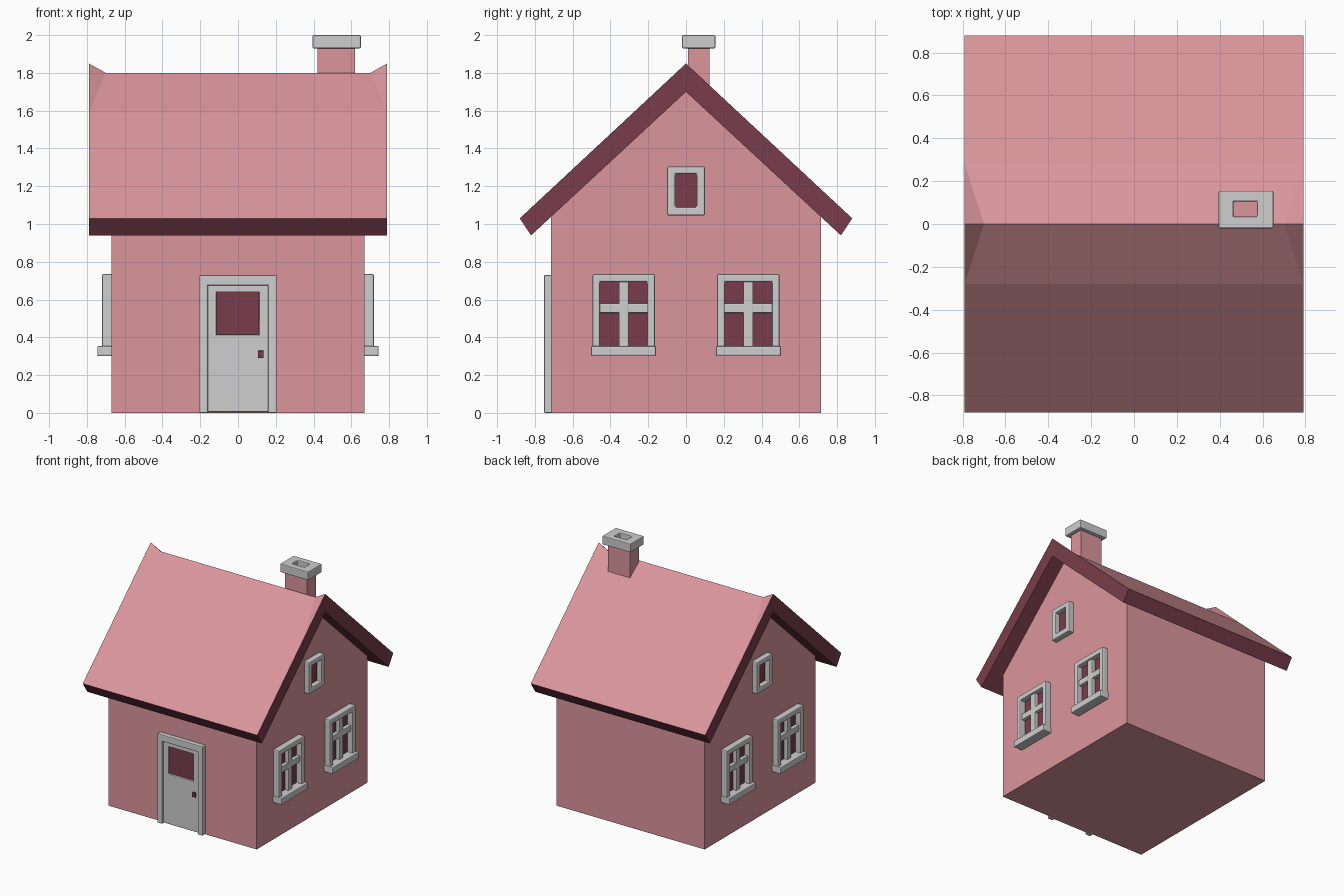
import bpy, bmesh

if "Cube" in bpy.data.objects:
    bpy.data.objects.remove(bpy.data.objects["Cube"])


def material(name, rgb):
    m = bpy.data.materials.new(name)
    m.diffuse_color = (*rgb, 1)
    m.use_nodes = True
    m.node_tree.nodes["Principled BSDF"].inputs["Base Color"].default_value = m.diffuse_color
    return m


PINK = material("pink", (0.71, 0.305, 0.335))
MAROON = material("maroon", (0.19, 0.046, 0.070))
GREY = material("light grey", (0.62, 0.62, 0.62))


def add(name, bm, mats, bevel=0):
    bmesh.ops.recalc_face_normals(bm, faces=bm.faces)
    me = bpy.data.meshes.new(name)
    bm.to_mesh(me)
    bm.free()
    for m in mats:
        me.materials.append(m)
    ob = bpy.data.objects.new(name, me)
    bpy.context.collection.objects.link(ob)
    if bevel:
        mod = ob.modifiers.new("soft edges", 'BEVEL')
        mod.width = bevel
        mod.segments = 2
    return ob


def box_bm(lo, hi):
    bm = bmesh.new()
    bmesh.ops.create_cube(bm, size=1)
    for v in bm.verts:
        v.co = [(a + b) / 2 + c * (b - a) for a, b, c in zip(lo, hi, v.co)]
    return bm


# Wall mappings: u along the wall, v up, d outward from the wall
def front(u, v, d):
    return (u, -0.715 - d, v)


def side(s):
    return lambda u, v, d: (s * (0.67 + d), u, v)


def slab(name, wall, u0, u1, v0, v1, d0, d1, mat, bevel=0):
    p, q = wall(u0, v0, d0), wall(u1, v1, d1)
    lo = [min(a, b) for a, b in zip(p, q)]
    hi = [max(a, b) for a, b in zip(p, q)]
    return add(name, box_bm(lo, hi), [mat], bevel)


def ring(name, wall, outer, inner, d0, d1, mat, bevel=0.008):
    """Rectangular frame with a real opening."""
    bm = bmesh.new()
    loops = []
    for (u0, u1, v0, v1), d in ((outer, d0), (outer, d1), (inner, d1), (inner, d0)):
        loops.append([bm.verts.new(wall(u, v, d))
                      for u, v in ((u0, v0), (u1, v0), (u1, v1), (u0, v1))])
    for k in range(4):
        a, b = loops[k], loops[(k + 1) % 4]
        for i in range(4):
            j = (i + 1) % 4
            bm.faces.new((a[i], a[j], b[j], b[i]))
    return add(name, bm, [mat], bevel)


# House body: gabled profile extruded along x
bm = bmesh.new()
profile = [(-0.715, 0), (0.715, 0), (0.715, 1.06), (0, 1.72), (-0.715, 1.06)]
base = bm.faces.new([bm.verts.new((-0.67, y, z)) for y, z in profile])
new = bmesh.ops.extrude_face_region(bm, geom=[base])["geom"]
for v in new:
    if isinstance(v, bmesh.types.BMVert):
        v.co.x = 0.67
add("house_walls", bm, [PINK])

# Roof: pitched slab whose ridge dips between raised gable tips
bm = bmesh.new()
X = 0.79


def pair(y, z, x=X):
    return [bm.verts.new((-x, y, z)), bm.verts.new((x, y, z))]


tip, ridge, under = pair(0, 1.85), pair(0, 1.80, 0.70), pair(0, 1.70)
for s in (-1, 1):
    eave, mid, low = pair(s * 0.88, 1.03), pair(s * 0.28, 1.589), pair(s * 0.82, 0.94)
    for a, b in ((eave, mid), (mid, ridge), (eave, low), (low, under)):
        bm.faces.new((a[0], a[1], b[1], b[0]))
    for e in (0, 1):
        bm.faces.new((mid[e], tip[e], ridge[e]))
        bm.faces.new((eave[e], mid[e], tip[e], under[e], low[e]))
bmesh.ops.recalc_face_normals(bm, faces=bm.faces)
for f in bm.faces:
    f.normal_update()
    f.material_index = 0 if f.normal.z > 0.3 else 1
add("roof", bm, [PINK, MAROON])

# Chimney stack and hollow cap
add("chimney_stack", box_bm((0.42, 0.01, 1.64), (0.62, 0.125, 1.94)), [PINK])
ring("chimney_cap", lambda u, v, d: (u, v, d), (0.395, 0.65, -0.02, 0.155),
     (0.465, 0.575, 0.035, 0.105), 1.93, 2.0, GREY, 0.006)
add("chimney_flue", box_bm((0.45, 0.03, 1.935), (0.59, 0.11, 1.945)), [PINK])

# Gable windows on both sides
for s, label in ((1, "right"), (-1, "left")):
    w = side(s)
    for c, spot in ((-0.33, "front"), (0.33, "back")):
        n = f"{label}_{spot}_window"
        ring(n + "_frame", w, (c - 0.165, c + 0.165, 0.31, 0.735),
             (c - 0.125, c + 0.125, 0.35, 0.692), -0.01, 0.05, GREY)
        slab(n + "_sill", w, c - 0.172, c + 0.172, 0.30, 0.355, -0.01, 0.075, GREY, 0.008)
        slab(n + "_upright", w, c - 0.026, c + 0.026, 0.34, 0.70, -0.01, 0.036, GREY, 0.005)
        slab(n + "_crossbar", w, c - 0.13, c + 0.13, 0.53, 0.58, -0.01, 0.034, GREY, 0.005)
        slab(n + "_glass", w, c - 0.13, c + 0.13, 0.34, 0.70, -0.002, 0.005, MAROON)
    n = label + "_attic_window"
    ring(n + "_frame", w, (-0.1, 0.1, 1.045, 1.305),
         (-0.057, 0.057, 1.09, 1.265), -0.01, 0.045, GREY)
    slab(n + "_glass", w, -0.065, 0.065, 1.08, 1.275, -0.002, 0.005, MAROON)

# Front door: frame posts and lintel, leaf with window, handle
for s, label in ((-1, "left"), (1, "right")):
    slab(f"door_{label}_post", front, s * 0.16, s * 0.205, 0, 0.70, -0.01, 0.037, GREY, 0.006)
slab("door_lintel", front, -0.205, 0.205, 0.675, 0.73, -0.01, 0.037, GREY, 0.006)
ring("door_leaf", front, (-0.162, 0.162, 0.005, 0.68),
     (-0.115, 0.112, 0.415, 0.64), -0.01, 0.02, GREY, 0.004)
slab("door_glass", front, -0.12, 0.117, 0.41, 0.645, -0.002, 0.005, MAROON)
slab("door_handle", front, 0.106, 0.136, 0.29, 0.33, 0.01, 0.032, MAROON, 0.004)
